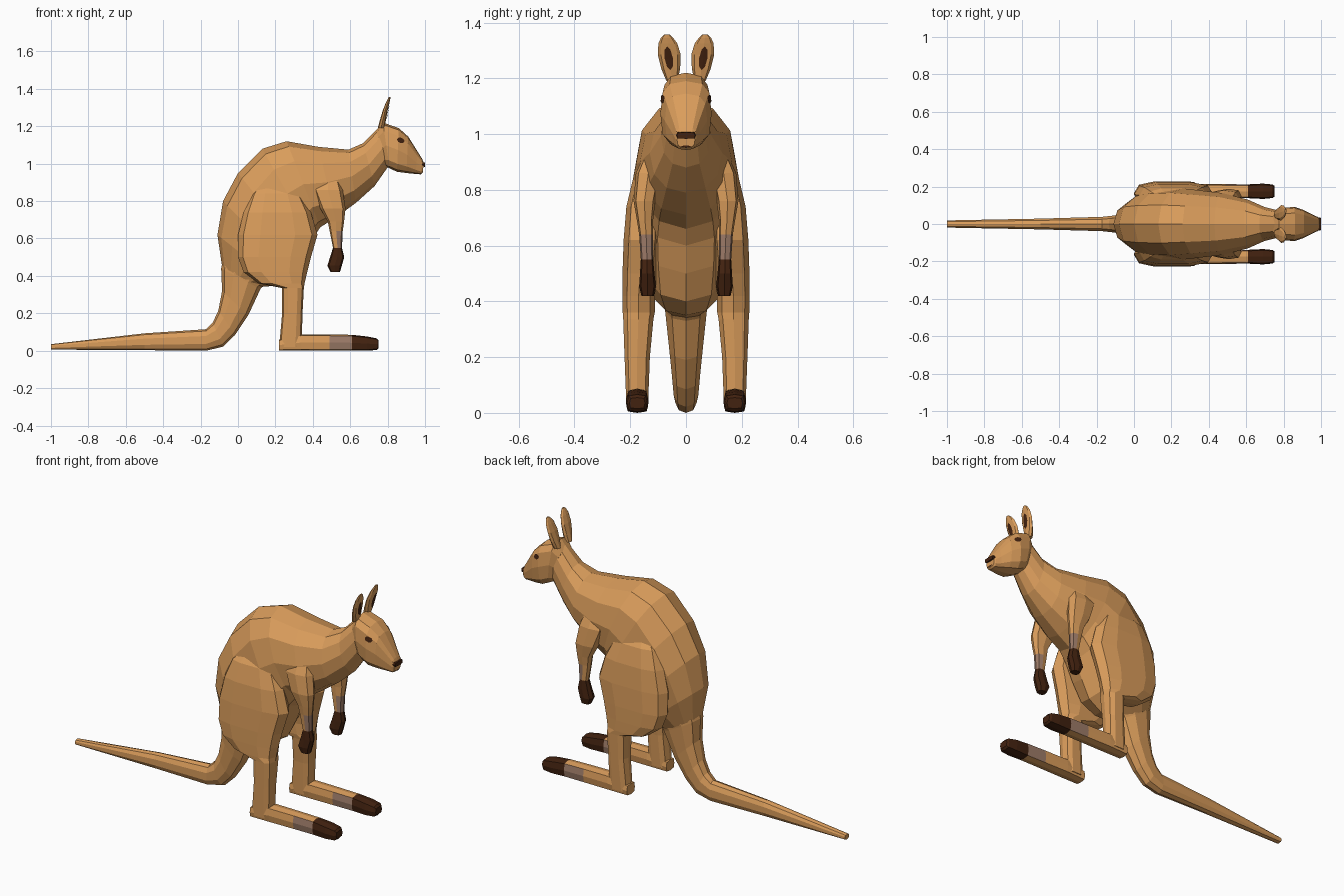
import bpy, bmesh, math
from mathutils import Vector
from mathutils.bvhtree import BVHTree


def material(name, rgb):
    m = bpy.data.materials.new(name)
    m.diffuse_color = (*rgb, 1)
    return m


TAN, DARK, GREY = 0, 1, 2
MATS = [material("tan fur", (0.70, 0.335, 0.105)),
        material("dark brown", (0.055, 0.016, 0.005)),
        material("greyish fur", (0.34, 0.20, 0.14))]


def finish(name, bm, rule=None, mirror=False):
    """Colour faces by rule(centre, normal), link the object, optionally mirror in y."""
    bm.normal_update()
    for f in bm.faces:
        f.material_index = rule(f.calc_center_median(), f.normal) if rule else TAN
    tree = BVHTree.FromBMesh(bm)
    me = bpy.data.meshes.new(name)
    bm.to_mesh(me)
    bm.free()
    for m in MATS:
        me.materials.append(m)
    ob = bpy.data.objects.new(name, me)
    bpy.context.collection.objects.link(ob)
    if mirror:
        mod = ob.modifiers.new("mirror", 'MIRROR')
        mod.use_axis = (False, True, False)
        mod.use_mirror_merge = False
    return tree


def ring(centre, u, v, n, p):
    """Rounded section spanned by half axes u and v; smaller p is boxier."""
    pts = []
    for k in range(n):
        c, s = math.cos(2 * math.pi * k / n), math.sin(2 * math.pi * k / n)
        c, s = (math.copysign(abs(w) ** p if abs(w) > 1e-6 else 0, w) for w in (c, s))
        pts.append(Vector(centre) + Vector(u) * c + Vector(v) * s)
    return pts


def loft(name, rings, rule=None, mirror=False):
    bm = bmesh.new()
    loops = [[bm.verts.new(p) for p in r] for r in rings]
    n = len(loops[0])
    for a, b in zip(loops, loops[1:]):
        for k in range(n):
            j = (k + 1) % n
            bm.faces.new((a[k], a[j], b[j], b[k]))
    bm.faces.new(loops[0])
    bm.faces.new(loops[-1])
    bmesh.ops.recalc_face_normals(bm, faces=bm.faces)
    return finish(name, bm, rule, mirror)


def spine(sections, n=12, p=0.85, y=0.0):
    """Sections given as top x, top z, bottom x, bottom z, half width."""
    return [ring(((a + c) / 2, y, (b + d) / 2), ((a - c) / 2, 0, (b - d) / 2), (0, w, 0), n, p)
            for a, b, c, d, w in sections]


def column(sections, n=8, p=0.7):
    """Level sections given as z, x min, x max, y min, y max."""
    return [ring(((a + b) / 2, (c + d) / 2, z), ((b - a) / 2, 0, 0), (0, (d - c) / 2, 0), n, p)
            for z, a, b, c, d in sections]


def decal(name, tree, origin, direction, u, v, mirror=False, n=8, p=1.0):
    """Flat patch projected onto a surface."""
    d = Vector(direction)
    bm = bmesh.new()
    verts = []
    for q in ring(origin, u, v, n, p) + [Vector(origin)]:
        hit = tree.ray_cast(q, d)[0]
        if hit is not None:
            verts.append(bm.verts.new(hit - d * 0.004))
    mid, rim = verts[-1], verts[:-1]
    for a, b in zip(rim, rim[1:] + rim[:1]):
        bm.faces.new((a, b, mid))
    bm.normal_update()
    if sum((f.normal.dot(d) for f in bm.faces)) > 0:
        bmesh.ops.reverse_faces(bm, faces=bm.faces)
    finish(name, bm, lambda c, nrm: DARK, mirror)


# Tail flows into the rump
loft("tail", spine([
    (-1.0, 0.035, -1.0, 0.006, 0.02), (-0.5, 0.093, -0.5, 0.003, 0.03),
    (-0.17, 0.115, -0.17, 0.0, 0.04), (-0.135, 0.15, -0.08, 0.022, 0.046),
    (-0.105, 0.215, -0.015, 0.085, 0.052), (-0.085, 0.32, 0.055, 0.19, 0.063),
    (-0.09, 0.44, 0.12, 0.33, 0.078), (-0.06, 0.58, 0.2, 0.42, 0.1)], n=10))

# Torso and neck
loft("torso", spine([
    (-0.085, 0.45, 0.11, 0.34, 0.08), (-0.11, 0.62, 0.23, 0.35, 0.135),
    (-0.08, 0.80, 0.31, 0.40, 0.17), (0.0, 0.95, 0.36, 0.50, 0.185),
    (0.13, 1.08, 0.40, 0.60, 0.19), (0.26, 1.12, 0.44, 0.66, 0.18),
    (0.43, 1.09, 0.52, 0.71, 0.165), (0.59, 1.075, 0.63, 0.79, 0.13),
    (0.67, 1.11, 0.73, 0.88, 0.09), (0.75, 1.19, 0.80, 0.98, 0.072)], p=0.9))

# Head
head = loft("head", spine([
    (0.74, 1.175, 0.79, 0.985, 0.066), (0.775, 1.22, 0.81, 0.975, 0.085),
    (0.86, 1.19, 0.85, 0.957, 0.092), (0.91, 1.145, 0.90, 0.950, 0.076),
    (0.96, 1.065, 0.95, 0.945, 0.05), (0.985, 1.025, 0.978, 0.943, 0.038),
    (0.993, 1.005, 0.988, 0.952, 0.032)], p=0.65))
decal("eyes", head, (0.87, 0.3, 1.125), (0, -1, 0), (0.02, 0, -0.004), (0, 0, 0.015), True)
decal("mouth", head, (1.2, 0, 0.956), (-1, 0, 0), (0, 0.022, 0), (0, 0, 0.004), n=4, p=1.0)
loft("nose", spine([(0.978, 1.01, 0.978, 0.985, 0.037), (1.0, 1.006, 1.0, 0.983, 0.033)],
                   n=8, p=0.4), lambda c, n: DARK)

# Ears, leaning outward, with dark inner patches
ear = loft("ears", [ring((x, y, z), (t, 0, 0), (0, w, 0), 8, 0.9) for z, x, y, t, w in [
    (1.19, 0.765, 0.05, 0.018, 0.02), (1.235, 0.775, 0.055, 0.016, 0.034),
    (1.285, 0.787, 0.06, 0.013, 0.041), (1.325, 0.800, 0.065, 0.010, 0.034),
    (1.345, 0.807, 0.068, 0.007, 0.022), (1.357, 0.811, 0.069, 0.004, 0.01)]], mirror=True)
decal("inner_ears", ear, (1.2, 0.062, 1.272), (-1, 0, 0), (0, 0.015, 0), (0, 0.006, 0.042), True)

# Haunch and lower leg
loft("hind_legs", column([
    (0.90, 0.13, 0.28, 0.08, 0.15), (0.84, 0.07, 0.34, 0.08, 0.192),
    (0.74, 0.03, 0.39, 0.09, 0.216), (0.62, 0.0, 0.425, 0.09, 0.226),
    (0.50, 0.0, 0.39, 0.10, 0.230), (0.42, 0.03, 0.37, 0.11, 0.230),
    (0.36, 0.11, 0.356, 0.11, 0.229), (0.335, 0.235, 0.352, 0.115, 0.227),
    (0.20, 0.236, 0.345, 0.128, 0.222), (0.02, 0.22, 0.34, 0.135, 0.215)],
    n=10), mirror=True)


# Long feet with dark toes
def foot_colour(c, n):
    if c.x > 0.6:
        return DARK
    return GREY if c.x > 0.49 and abs(n.y) > 0.5 else TAN


loft("feet", spine([(x, a, x, b, w) for x, a, b, w in [
    (0.22, 0.06, 0.0, 0.036), (0.34, 0.088, 0.0, 0.04), (0.49, 0.087, 0.0, 0.038),
    (0.61, 0.085, 0.0, 0.037), (0.69, 0.076, 0.0, 0.041),
    (0.742, 0.066, 0.004, 0.036), (0.752, 0.055, 0.015, 0.028)]],
    n=8, p=0.5, y=0.175), foot_colour, True)


# Arms with dark hands
def arm_colour(c, n):
    if c.z < 0.55:
        return DARK
    return GREY if c.z < 0.64 and n.x > 0.2 else TAN


loft("arms", column([
    (0.95, 0.43, 0.53, 0.08, 0.14), (0.86, 0.40, 0.56, 0.09, 0.18),
    (0.76, 0.44, 0.575, 0.11, 0.188), (0.69, 0.48, 0.567, 0.118, 0.176),
    (0.64, 0.49, 0.56, 0.118, 0.168), (0.55, 0.508, 0.556, 0.118, 0.162),
    (0.50, 0.492, 0.568, 0.113, 0.165), (0.455, 0.478, 0.555, 0.108, 0.168),
    (0.42, 0.495, 0.545, 0.115, 0.160)], n=8), arm_colour, True)
